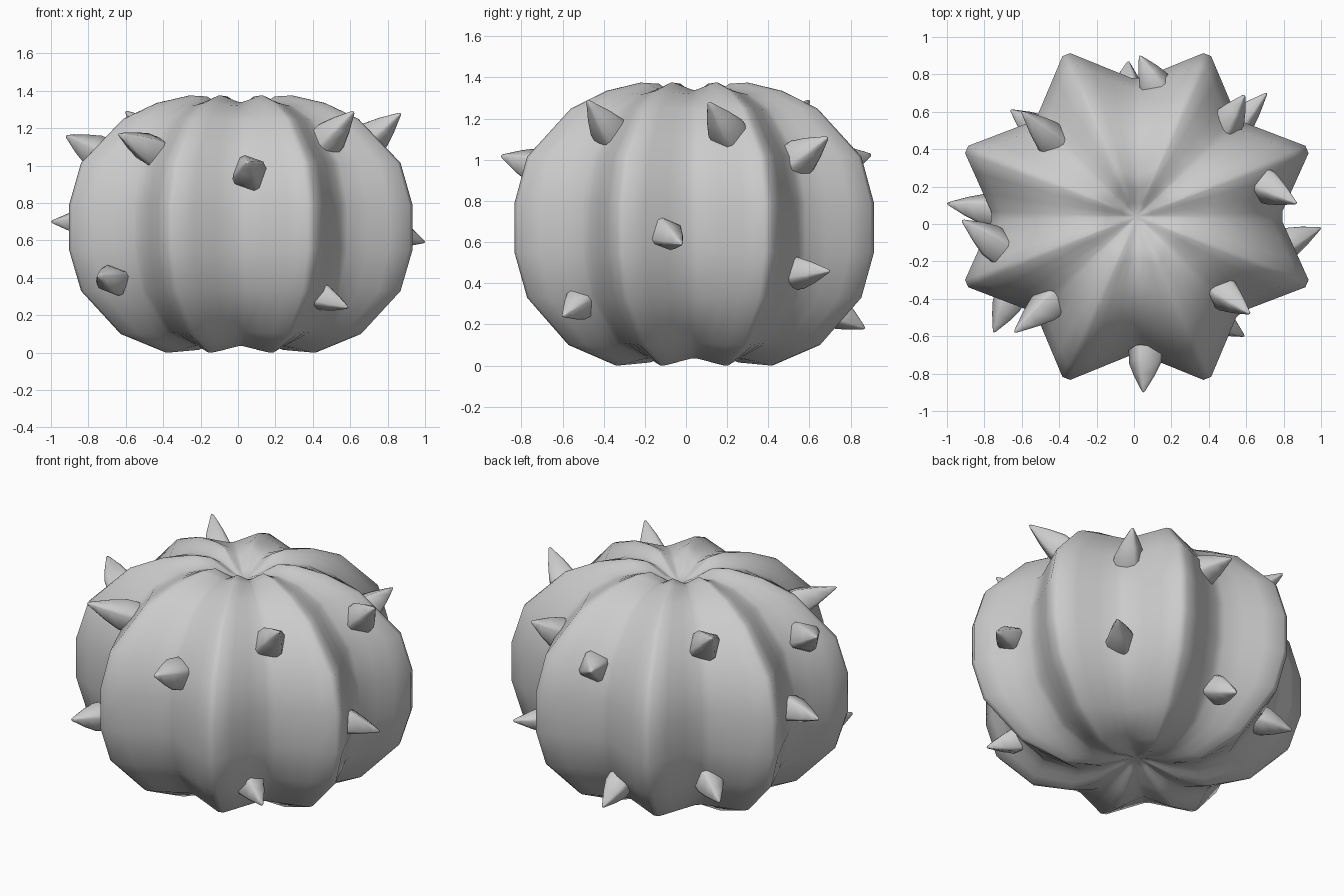
import bpy, bmesh, math
from mathutils import Vector

if "Cube" in bpy.data.objects:
    bpy.data.objects.remove(bpy.data.objects["Cube"])

CX, CY, RX, RY = 0.015, 0.04, 0.985, 0.937


def make_object(name, bm, angle):
    bmesh.ops.recalc_face_normals(bm, faces=bm.faces)
    mesh = bpy.data.meshes.new(name)
    bm.to_mesh(mesh)
    bm.free()
    ob = bpy.data.objects.new(name, mesh)
    bpy.context.collection.objects.link(ob)
    bpy.ops.object.select_all(action='DESELECT')
    ob.select_set(True)
    bpy.context.view_layer.objects.active = ob
    bpy.ops.object.shade_smooth_by_angle(angle=math.radians(angle))
    return ob


# Star cross-section of one rib: (angle from rib, radius, valley weight)
def rib_section():
    half = [(1.3, 1.0, 0.0)]
    a = Vector((math.cos(math.radians(1.3)), math.sin(math.radians(1.3))))
    b = Vector((0.79 * math.cos(math.radians(20.5)), 0.79 * math.sin(math.radians(20.5))))
    for t in (0.33, 0.68, 1.0):
        p = a.lerp(b, t)
        half.append((math.degrees(math.atan2(p.y, p.x)), p.length, t))
    return [(-d, r, w) for d, r, w in reversed(half)] + half


# Ribbed body: rings of (radius, rib height, valley height) between dimpled poles
rings = [(0.10, 0.07, 0.085), (0.25, 0.015, 0.05), (0.435, 0.0, 0.035), (0.70, 0.10, 0.11),
         (0.93, 0.33, 0.33), (1.0, 0.55, 0.55), (1.0, 0.79, 0.79), (0.93, 1.015, 1.015),
         (0.685, 1.25, 1.245), (0.49, 1.335, 1.32), (0.30, 1.375, 1.34),
         (0.20, 1.37, 1.325), (0.09, 1.295, 1.28)]
bm = bmesh.new()
section = [(22.5 + 45 * k + d, r, w) for k in range(8) for d, r, w in rib_section()]
loops = []
for rad, z_rib, z_val in rings:
    loop = []
    for deg, r, w in section:
        th = math.radians(deg)
        loop.append(bm.verts.new((CX + RX * rad * r * math.cos(th),
                                  CY + RY * rad * r * math.sin(th),
                                  z_rib + (z_val - z_rib) * w)))
    loops.append(loop)
n = len(section)
for lo, hi in zip(loops, loops[1:]):
    for i in range(n):
        j = (i + 1) % n
        bm.faces.new((lo[i], lo[j], hi[j], hi[i]))
for loop, z in ((loops[0], 0.10), (loops[-1], 1.26)):
    pole = bm.verts.new((CX, CY, z))
    for i in range(n):
        bm.faces.new((loop[i], loop[(i + 1) % n], pole))
make_object("cactus_body", bm, 60)


# Four-sided thorns, from a base point on the surface to the tip
def thorn(name, base, tip, width):
    base, tip = Vector(base), Vector(tip)
    axis = (tip - base).normalized()
    start = base - axis * 0.06
    length = (tip - start).length
    rot = axis.to_track_quat('Z', 'Y')
    bm = bmesh.new()
    prev = None
    for t, s in ((0.0, 1.0), (0.3, 0.95), (0.6, 0.62), (0.85, 0.27), (0.97, 0.1)):
        ring = []
        for k in range(4):
            for d in (-9, 9):          # slightly blunted corners
                a = math.radians(90 * k + 25 + d)
                ring.append(bm.verts.new(start + rot @ Vector(
                    (width * s * math.cos(a), width * s * math.sin(a), length * t))))
        if prev is None:
            bm.faces.new(ring)
        else:
            for i in range(8):
                j = (i + 1) % 8
                bm.faces.new((prev[i], prev[j], ring[j], ring[i]))
        prev = ring
    end = bm.verts.new(tip)
    for i in range(8):
        bm.faces.new((prev[i], prev[(i + 1) % 8], end))
    make_object(name, bm, 45)


upper = [((0.11, 0.75, 0.98), (0.03, 0.90, 1.025)),
         ((0.50, 0.55, 1.01), (0.59, 0.69, 1.11)),
         ((0.71, 0.20, 1.14), (0.87, 0.11, 1.28)),
         ((0.48, -0.37, 1.14), (0.62, -0.48, 1.29)),
         ((0.06, -0.73, 0.97), (0.05, -0.90, 1.02)),
         ((-0.46, -0.43, 1.08), (-0.64, -0.58, 1.17)),
         ((-0.75, -0.10, 1.07), (-0.92, 0.02, 1.16)),
         ((-0.44, 0.45, 1.14), (-0.60, 0.60, 1.29))]
lower = [((-0.03, 0.74, 0.25), (-0.03, 0.87, 0.18)),
         ((0.56, 0.54, 0.45), (0.71, 0.70, 0.46)),
         ((0.83, -0.10, 0.64), (1.00, -0.02, 0.59)),
         ((0.45, -0.52, 0.30), (0.59, -0.60, 0.24)),
         ((-0.68, -0.43, 0.39), (-0.75, -0.58, 0.41)),
         ((-0.80, 0.08, 0.70), (-1.00, 0.11, 0.70)),
         ((-0.53, 0.52, 0.33), (-0.66, 0.61, 0.28))]
for i, (b, t) in enumerate(upper):
    thorn(f"upper_thorn_{i + 1}", b, t, 0.095)
for i, (b, t) in enumerate(lower):
    thorn(f"lower_thorn_{i + 1}", b, t, 0.085)
